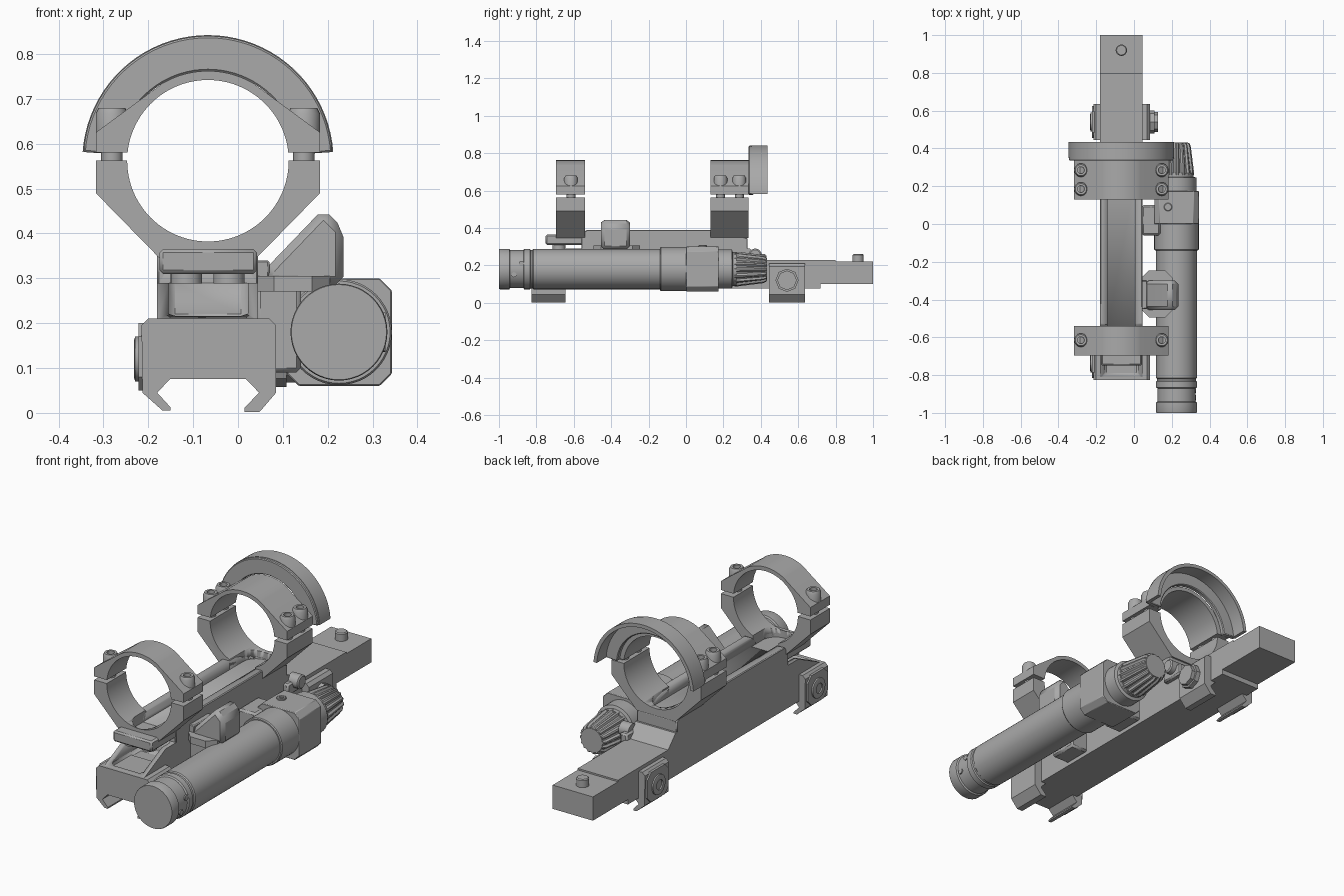
import bpy, bmesh
from math import sin, cos, pi, radians
from mathutils import Matrix

cube = bpy.data.objects.get("Cube")
if cube:
    bpy.data.objects.remove(cube, do_unlink=True)

grey = bpy.data.materials.new("matte_grey")
grey.use_nodes = True
grey.diffuse_color = (0.4, 0.4, 0.4, 1)
grey.node_tree.nodes["Principled BSDF"].inputs["Base Color"].default_value = (0.4, 0.4, 0.4, 1)

RX, RZ, R_IN, R_OUT = -0.067, 0.562, 0.18, 0.2   # ring centre and radii
LX, LZ = 0.225, 0.18                             # light axis


def finish(name, bm, bevel=0):
    bmesh.ops.recalc_face_normals(bm, faces=bm.faces)
    mesh = bpy.data.meshes.new(name)
    bm.to_mesh(mesh)
    bm.free()
    mesh.materials.append(grey)
    ob = bpy.data.objects.new(name, mesh)
    bpy.context.collection.objects.link(ob)
    bpy.ops.object.select_all(action="DESELECT")
    ob.select_set(True)
    bpy.context.view_layer.objects.active = ob
    bpy.ops.object.shade_smooth_by_angle(angle=radians(30))
    if bevel:
        mod = ob.modifiers.new("edge", "BEVEL")
        mod.width, mod.segments = bevel, 1
        bpy.ops.object.modifier_apply(modifier=mod.name)
    return ob


def prism(name, pts, a, b, axis="y", bevel=0):
    """Extrude a profile: (x, z) points along y, (y, z) along x or (x, y) along z."""
    place = {"y": lambda p, t: (p[0], t, p[1]),
             "x": lambda p, t: (t, p[0], p[1]),
             "z": lambda p, t: (p[0], p[1], t)}[axis]
    bm = bmesh.new()
    ends = [[bm.verts.new(place(p, t)) for p in pts] for t in (a, b)]
    for loop in ends:
        bm.faces.new(loop)
    for i in range(len(pts)):
        j = (i + 1) % len(pts)
        bm.faces.new((ends[0][i], ends[0][j], ends[1][j], ends[1][i]))
    return finish(name, bm, bevel)


def box(name, x0, x1, y0, y1, z0, z1, bevel=0):
    return prism(name, [(x0, z0), (x1, z0), (x1, z1), (x0, z1)], y0, y1, bevel=bevel)


def octagon(u0, u1, v0, v1, c):
    return [(u0 + c, v0), (u1 - c, v0), (u1, v0 + c), (u1, v1 - c),
            (u1 - c, v1), (u0 + c, v1), (u0, v1 - c), (u0, v0 + c)]


def arc(cx, cz, r, a0, a1, n=40):
    return [(cx + r * cos(radians(a0 + (a1 - a0) * i / n)),
             cz + r * sin(radians(a0 + (a1 - a0) * i / n))) for i in range(n + 1)]


def turned(name, profile, origin, axis="y", n=48, rib=0):
    """Revolve (distance, radius) points about an axis; rib pulls in alternate pairs."""
    turn = {"y": Matrix.Rotation(-pi / 2, 4, "X"), "x": Matrix.Rotation(pi / 2, 4, "Y"),
            "z": Matrix.Identity(4)}[axis]
    bm = bmesh.new()
    rows = []
    for d, r in profile:
        rows.append([bm.verts.new((k * cos(2 * pi * i / n), k * sin(2 * pi * i / n), d))
                     for i in range(n) for k in [r - rib * (i % 4 > 1)]])
    for lo, hi in zip(rows, rows[1:]):
        for i in range(n):
            j = (i + 1) % n
            bm.faces.new((lo[i], lo[j], hi[j], hi[i]))
    bm.faces.new(rows[0])
    bm.faces.new(rows[-1])
    bmesh.ops.transform(bm, matrix=Matrix.Translation(origin) @ turn, verts=bm.verts)
    return finish(name, bm)


def cut(ob, cutter):
    mod = ob.modifiers.new("cut", "BOOLEAN")
    mod.operation, mod.object, mod.solver = "DIFFERENCE", cutter, "EXACT"
    bpy.ops.object.select_all(action="DESELECT")
    bpy.context.view_layer.objects.active = ob
    bpy.ops.object.modifier_apply(modifier=mod.name)
    bpy.data.objects.remove(cutter, do_unlink=True)


def socket_bolt(name, origin, axis, r, height, sign=1):
    turned(name, [(sign * d, k) for d, k in
                  [(0, r), (height * .8, r), (height, r * .82), (height, r * .5),
                   (height * .5, r * .5)]], origin, axis, 24)


# Long lower base with its hollow sloping nose
base = prism("base", [(-0.82, 0.075), (0.72, 0.075), (0.72, 0.1), (1, 0.1), (1, 0.22),
                      (0.8, 0.22), (0.8, 0.228), (0.4, 0.228), (0.34, 0.29),
                      (-0.64, 0.29), (-0.82, 0.205)], -0.18, 0.045, "x")
cut(base, box("nose_cutter", -0.155, 0.022, -0.8, -0.56, 0.205, 0.32, 0.015))
turned("rear_pin", [(0, 0.03), (0.04, 0.03), (0.045, 0.025)], (RX, 0.92, 0.215), "z", 24)

# Rail clamps with hooked jaws
jaw = [(-0.2, 0.21), (0.07, 0.21), (0.085, 0.195), (0.085, 0.045), (0.048, 0.002),
       (0.015, 0.002), (0.015, 0.012), (0.047, 0.045), (0.018, 0.075), (-0.152, 0.075),
       (-0.18, 0.045), (-0.15, 0.012), (-0.15, 0.005), (-0.168, 0.005), (-0.213, 0.045),
       (-0.215, 0.195)]
for label, y0, y1 in (("front", -0.825, -0.645), ("rear", 0.445, 0.635)):
    mid = (y0 + y1) / 2
    prism(label + "_clamp", jaw, y0, y1)
    prism(label + "_clamp_plate", octagon(y0 + .01, y1 - .01, 0.05, 0.2, 0.03), -0.222, -0.21, "x")
    socket_bolt(label + "_clamp_bolt", (-0.218, mid, 0.12), "x", 0.05, 0.014, -1)
turned("rear_clamp_nut", [(0, 0.062), (0.025, 0.062), (0.025, 0.052), (0.045, 0.052)],
       (0.083, 0.54, 0.12), "x", 8)

# Upper rail with long channel, and front flange
rail = prism("upper_rail", [(-0.56, 0.285), (0.33, 0.285), (0.33, 0.345), (0.18, 0.39),
                            (-0.53, 0.39), (-0.56, 0.365)], -0.18, 0.045, "x", 0.004)
slot = (arc(RX, 0.24, 0.072, 0, 180, 16) + arc(RX, -0.62, 0.072, 180, 360, 16))
cut(rail, prism("slot_cutter", slot, 0.345, 0.45, "z"))
flange = box("front_flange", -0.175, 0.042, -0.75, -0.53, 0.31, 0.365, 0.008)
cut(flange, prism("flange_slot_cutter", slot, 0.345, 0.45, "z"))
for x in (-0.115, -0.02):
    turned("flange_screw", [(0, 0.035), (0.03, 0.035)], (x, -0.68, 0.288), "z", 24)

# Split rings: lower cradle, upper cap, bolts
lower = [(-0.317, RZ), (-0.317, 0.49), (-0.175, 0.345), (0.041, 0.345), (0.183, 0.49), (0.183, RZ)]
cap = ([(0.183, 0.58), (0.183, 0.625)] + arc(RX, RZ, R_OUT, 60, 120, 24)
       + [(-0.317, 0.625), (-0.317, 0.58)] + arc(RX, RZ, R_IN, 174.3, 5.7, 48))
for label, y0, y1, bolts in (("front", -0.695, -0.54, [-0.615]), ("rear", 0.13, 0.335, [0.185, 0.285])):
    cradle = lower + arc(RX, RZ, R_IN, 0, -180, 48)
    ob = prism(label + "_ring_cradle", cradle, y0, y1)
    cut(ob, prism("cradle_slot_cutter", slot, 0.34, 0.5, "z"))
    prism(label + "_ring_cap", cap, y0, y1)
    for y in bolts:
        for x in (-0.281, 0.147):
            turned("ring_bolt_shank", [(0, 0.024), (0.1, 0.024)], (x, y, 0.54), "z", 16)
            socket_bolt("ring_bolt_head", (x, y, 0.615), "z", 0.036, 0.065)

# Half-round shroud behind the rear ring: web plus thin rim
prism("shroud_web", arc(RX, RZ, 0.278, 4, 176) + arc(RX, RZ, R_OUT, 176, 4), 0.335, 0.36, bevel=0.004)
prism("shroud_rim", arc(RX, RZ, 0.28, 4, 176) + arc(RX, RZ, 0.262, 176, 4), 0.35, 0.435)

# Cylindrical light body, collar and tail
turned("light_body", [(-1, 0.106), (-0.995, 0.108), (-0.945, 0.108), (-0.94, 0.101),
                      (-0.87, 0.101), (-0.865, 0.108), (-0.835, 0.108), (-0.83, 0.103),
                      (-0.82, 0.103), (-0.815, 0.108), (-0.1, 0.108)], (LX, 0, LZ))
turned("light_collar", [(-0.14, 0.114), (-0.135, 0.118), (0.02, 0.118)], (LX, 0, LZ))
for s in (-1, 1):
    turned("cap_detail", [(0, 0.014), (0.006, 0.014)], (LX + 0.098, -0.9 + s * 0.02, LZ + s * 0.03), "x", 12)
prism("light_housing", octagon(0.108, 0.343, 0.06, 0.3, 0.027), 0, 0.175, bevel=0.003)
turned("housing_neck", [(0.16, 0.105), (0.245, 0.105), (0.25, 0.09), (0.27, 0.09)], (LX, 0, LZ))
turned("ribbed_knob", [(0.26, 0.092), (0.28, 0.092), (0.415, 0.075), (0.43, 0.066)],
       (LX, 0, LZ), n=64, rib=0.009)
turned("knob_core", [(0.26, 0.082), (0.432, 0.06)], (LX, 0, LZ))

# Brackets tying the light to the base
box("housing_link", 0.04, 0.14, -0.06, 0.1, 0.09, 0.27, 0.01)
box("body_link", 0.04, 0.14, -0.45, -0.3, 0.09, 0.29, 0.01)
prism("bracket_foot", octagon(0.04, 0.205, -0.495, -0.245, 0.04), 0.27, 0.305, "z")
prism("bracket_wedge", [(0.045, 0.29), (0.07, 0.33), (0.19, 0.455), (0.235, 0.41), (0.235, 0.285)],
      -0.455, -0.3, bevel=0.018)
box("bracket_arm", 0.0, 0.07, -0.45, -0.3, 0.3, 0.34, 0.004)
turned("link_screw", [(0, 0.035), (0.055, 0.035), (0.06, 0.028)], (0.04, 0.37, 0.255), "x", 16)
box("link_screw_seat", 0.03, 0.07, 0.3, 0.43, 0.2, 0.26, 0.008)
socket_bolt("housing_screw", (0.18, 0.09, 0.295), "z", 0.022, 0.014)
